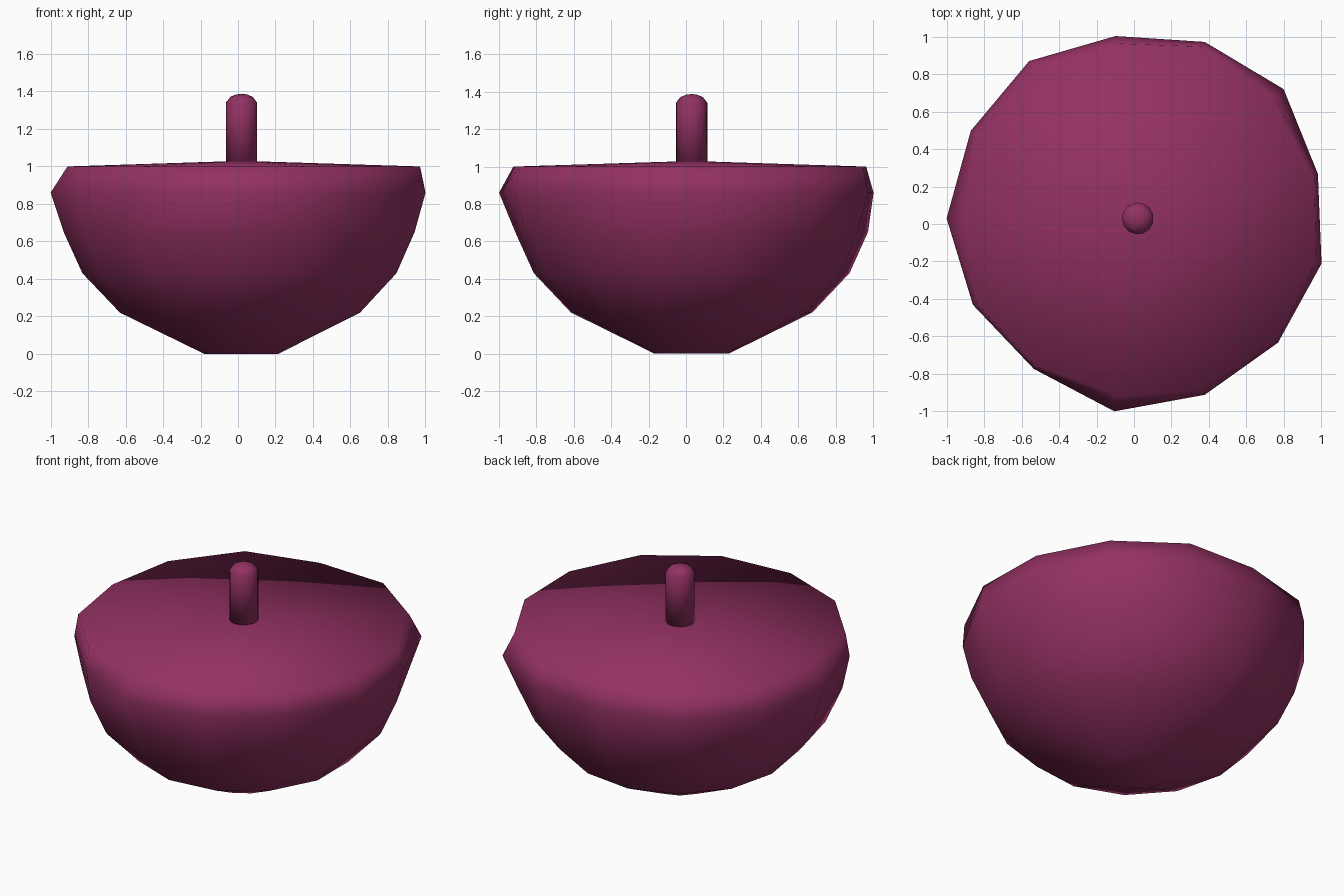
import bpy, bmesh, math

cube = bpy.data.objects.get("Cube")
if cube:
    bpy.data.objects.remove(cube, do_unlink=True)

CENTRE = (0.02, 0.03)

plum = bpy.data.materials.new("plum")
plum.use_nodes = True
colour = (0.29, 0.031, 0.122, 1)
plum.diffuse_color = colour
plum.node_tree.nodes["Principled BSDF"].inputs["Base Color"].default_value = colour


def lathe(name, profile, sides, start, bottom, top, wobble=None):
    """Closed turned solid; wobble(ring, side) scales single radii."""
    bm = bmesh.new()
    rings = []
    for r, (radius, z) in enumerate(profile):
        ring = []
        for s in range(sides):
            a = start + math.tau * s / sides
            rad = radius * (wobble(r, s) if wobble else 1)
            ring.append(bm.verts.new((CENTRE[0] + rad * math.cos(a),
                                      CENTRE[1] + rad * math.sin(a), z)))
        rings.append(ring)
    low = bm.verts.new((*CENTRE, bottom))
    high = bm.verts.new((*CENTRE, top))
    for s in range(sides):
        t = (s + 1) % sides
        bm.faces.new((low, rings[0][t], rings[0][s]))
        bm.faces.new((high, rings[-1][s], rings[-1][t]))
        for a, b in zip(rings, rings[1:]):
            bm.faces.new((a[s], a[t], b[t], b[s]))
    for f in bm.faces:
        f.smooth = True
    bmesh.ops.recalc_face_normals(bm, faces=bm.faces)
    mesh = bpy.data.meshes.new(name)
    bm.to_mesh(mesh)
    bm.free()
    mesh.materials.append(plum)
    obj = bpy.data.objects.new(name, mesh)
    bpy.context.collection.objects.link(obj)
    return obj


# Slightly uneven widths around the bowl, anticlockwise from the -x side
widest = [1.02, 0.993, 0.976, 1.037, 1.007, 1.0, 1.01,
          0.99, 1.04, 1.007, 0.98, 1.02, 1.006]
rim = [0.93, 0.97, 0.96, 0.96, 0.98, 0.99, 0.98,
       0.97, 0.97, 0.98, 0.94, 0.99, 0.96]


def uneven(ring, side):
    if ring == 5:
        return rim[side]
    return widest[side] if ring == 4 else 1


# Round-bottomed body closed by a shallow cone
lathe("bowl_body", [(0.2, 0), (0.65, 0.22), (0.85, 0.43), (0.95, 0.65),
                    (1.0, 0.86), (1.0, 1.0)], 13, math.pi, 0, 1.03, uneven)

# Upright stem with a domed tip
lathe("stem", [(0.085, 1.02), (0.085, 1.34), (0.06, 1.372), (0.03, 1.384)],
      13, math.pi, 1.02, 1.388)
